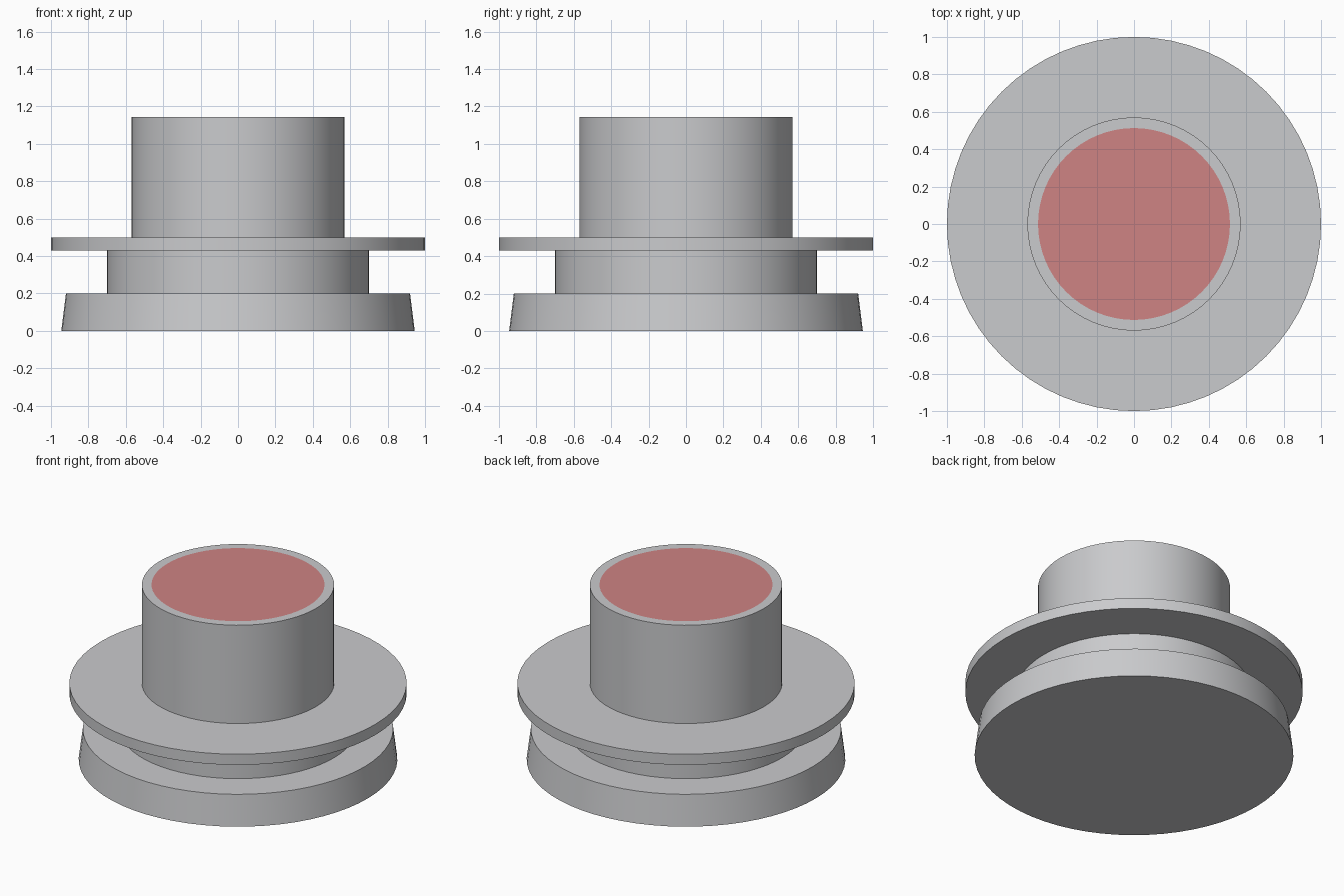
import bpy, bmesh

if "Cube" in bpy.data.objects:
    bpy.data.objects.remove(bpy.data.objects["Cube"])

SEGMENTS = 64


def material(name, rgb):
    m = bpy.data.materials.new(name)
    m.diffuse_color = (*rgb, 1.0)
    m.use_nodes = True
    m.node_tree.nodes["Principled BSDF"].inputs["Base Color"].default_value = m.diffuse_color
    return m


grey = material("light grey", (0.59, 0.595, 0.61))
red = material("muted red", (0.62, 0.23, 0.23))


def round_part(name, r_low, r_high, z_low, z_high, disc_radius=None):
    """Capped cylinder or cone, optionally with a red disc inset in its top."""
    bm = bmesh.new()
    bmesh.ops.create_cone(bm, cap_ends=True, segments=SEGMENTS, radius1=r_low,
                          radius2=r_high, depth=z_high - z_low)
    bmesh.ops.translate(bm, verts=bm.verts, vec=(0, 0, (z_low + z_high) / 2))
    if disc_radius:
        bm.normal_update()
        top = max(bm.faces, key=lambda f: f.calc_center_median().z)
        bmesh.ops.inset_region(bm, faces=[top], thickness=r_high - disc_radius,
                               use_even_offset=True)
        top.material_index = 1
    mesh = bpy.data.meshes.new(name)
    bm.to_mesh(mesh)
    bm.free()
    mesh.materials.append(grey)
    mesh.materials.append(red)
    ob = bpy.data.objects.new(name, mesh)
    bpy.context.collection.objects.link(ob)
    bpy.ops.object.select_all(action='DESELECT')
    ob.select_set(True)
    bpy.context.view_layer.objects.active = ob
    bpy.ops.object.shade_smooth_by_angle(angle=0.52)
    return ob


# Tapered foot, narrow neck, wide thin flange, upright barrel with red top
round_part("base", 0.945, 0.92, 0.0, 0.20)
round_part("neck", 0.70, 0.70, 0.20, 0.43)
round_part("flange", 1.0, 1.0, 0.43, 0.50)
round_part("barrel", 0.57, 0.57, 0.50, 1.143, disc_radius=0.513)
